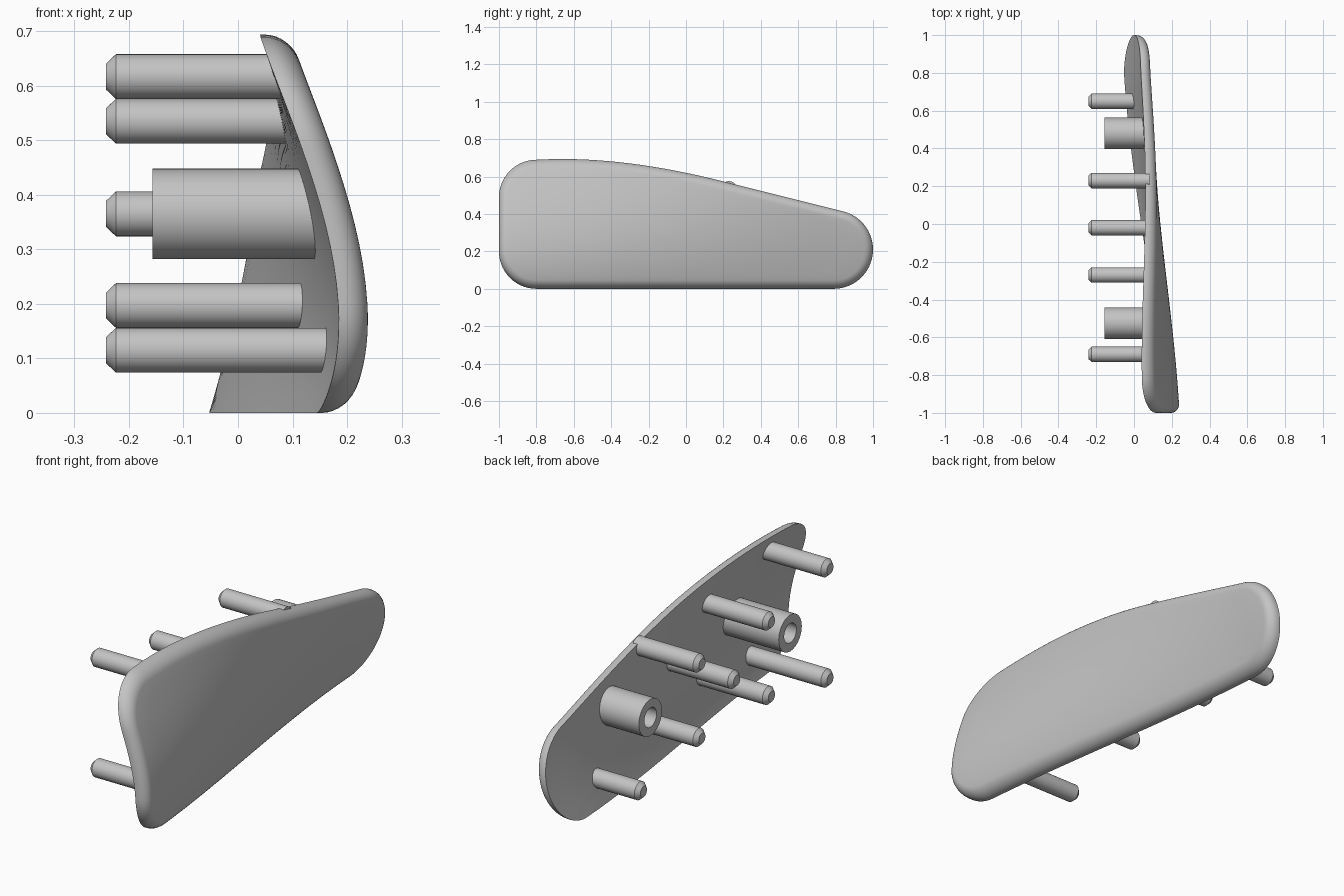
import bpy, bmesh, math
from mathutils import Vector
from mathutils.geometry import interpolate_bezier

cube = bpy.data.objects.get("Cube")
if cube:
    bpy.data.objects.remove(cube)

grey = bpy.data.materials.new("plain grey")
grey.use_nodes = True
colour = (0.55, 0.55, 0.55, 1)
grey.diffuse_color = colour
grey.node_tree.nodes["Principled BSDF"].inputs["Base Color"].default_value = colour

THICK = 0.056   # plate thickness
FILLET = 0.046  # rounding of the outer rim


def face_x(y, z):
    """Inner face of the twisted plate: a bulged front section blends to a leaning back one."""
    front = 0.16 + 0.327 * z - 1.165 * z ** 2 + 0.637 * z ** 3
    back = -0.053 + 0.30 * z - 0.21 * z ** 2
    u = min(max((y + 1) / 1.8, 0), 1)
    t = 0.5 * u + 0.5 * u * u * (3 - 2 * u)
    return front + (back - front) * t


def finish(name, bm):
    bmesh.ops.recalc_face_normals(bm, faces=bm.faces)
    mesh = bpy.data.meshes.new(name)
    bm.to_mesh(mesh)
    bm.free()
    mesh.materials.append(grey)
    obj = bpy.data.objects.new(name, mesh)
    bpy.context.collection.objects.link(obj)
    bpy.ops.object.select_all(action='DESELECT')
    obj.select_set(True)
    bpy.context.view_layer.objects.active = obj
    bpy.ops.object.shade_smooth_by_angle(angle=math.radians(35))


def bridge(bm, a, b):
    n = len(a)
    for i in range(n):
        j = (i + 1) % n
        bm.faces.new((a[i], a[j], b[j], b[i]))


# Plate outline in (y, z), counter-clockwise
def arc(cy, cz, r, start, end, n=14):
    angles = [math.radians(start + (end - start) * i / n) for i in range(n + 1)]
    return [Vector((cy + r * math.cos(a), cz + r * math.sin(a))) for a in angles]


def between(a, b, n):
    return [a.lerp(b, i / n) for i in range(1, n)]


back_end = arc(0.79, 0.21, 0.21, -90, 76, 28)
top_curve = interpolate_bezier(Vector((0.2, 0.574)), Vector((-0.1, 0.65)),
                               Vector((-0.45, 0.71)), Vector((-0.8, 0.69)), 20)
top_curve = [Vector(p[:2]) for p in top_curve]
front_top = arc(-0.8, 0.49, 0.2, 90, 180)
front_low = arc(-0.8, 0.2, 0.2, 180, 270)
outline = (back_end + between(back_end[-1], top_curve[0], 14) + top_curve[:-1]
           + front_top + between(front_top[-1], front_low[0], 8)
           + front_low + between(front_low[-1], back_end[0], 28))
count = len(outline)
inward = []
for i in range(count):
    d = (outline[(i + 1) % count] - outline[i - 1]).normalized()
    inward.append(Vector((-d.y, d.x)))

# Curved plate: flat sharp inner side, rounded outer rim
bm = bmesh.new()
centre = Vector((0, 0.31))


def ring(points, lift):
    return [bm.verts.new((face_x(p.x, p.y) + lift, p.x, p.y)) for p in points]


def scaled(points, s):
    return [centre + (p - centre) * s for p in points]


def cap(loop, lift):
    tip = bm.verts.new((face_x(*centre) + lift, *centre))
    for i in range(count):
        bm.faces.new((loop[i], loop[(i + 1) % count], tip))


steps = [i / 10 for i in range(9, 0, -1)]
rings = [ring(scaled(outline, s), 0) for s in reversed(steps)]
rings.append(ring(outline, 0))
for k in range(9):
    a = math.pi / 2 * k / 8
    inset = [p + n * FILLET * (1 - math.cos(a)) for p, n in zip(outline, inward)]
    rings.append(ring(inset, THICK - FILLET + FILLET * math.sin(a)))
rings += [ring(scaled(inset, s), THICK) for s in steps]
for a, b in zip(rings, rings[1:]):
    bridge(bm, a, b)
cap(rings[0], 0)
cap(rings[-1], THICK)
finish("curved_plate", bm)


# Round parts turned about an axis along x, from (x, radius) profiles
def turned(name, y, z, profile, sides=40):
    bm = bmesh.new()
    loops = []
    for x, r in profile:
        loops.append([bm.verts.new((x, y + r * math.cos(math.tau * i / sides),
                                    z + r * math.sin(math.tau * i / sides)))
                      for i in range(sides)])
    for a, b in zip(loops, loops[1:]):
        bridge(bm, a, b)
    bm.faces.new(loops[0])
    bm.faces.new(loops[-1])
    finish(name, bm)


# Chamfered locating pins
pins = [(-0.69, 0.115), (-0.69, 0.617), (-0.27, 0.197), (-0.27, 0.535),
        (-0.02, 0.365), (0.23, 0.197), (0.23, 0.535), (0.65, 0.115)]
for n, (y, z) in enumerate(pins, 1):
    turned(f"pin_{n}", y, z, [(face_x(y, z) + 0.02, 0.041), (-0.224, 0.041), (-0.242, 0.024)])

# Hollow screw bosses
for n, y in enumerate((-0.525, 0.48), 1):
    root = face_x(y, 0.365)
    turned(f"screw_boss_{n}", y, 0.365, [(root + 0.025, 0.083), (-0.157, 0.083),
                                         (-0.157, 0.044), (root - 0.02, 0.044)])
